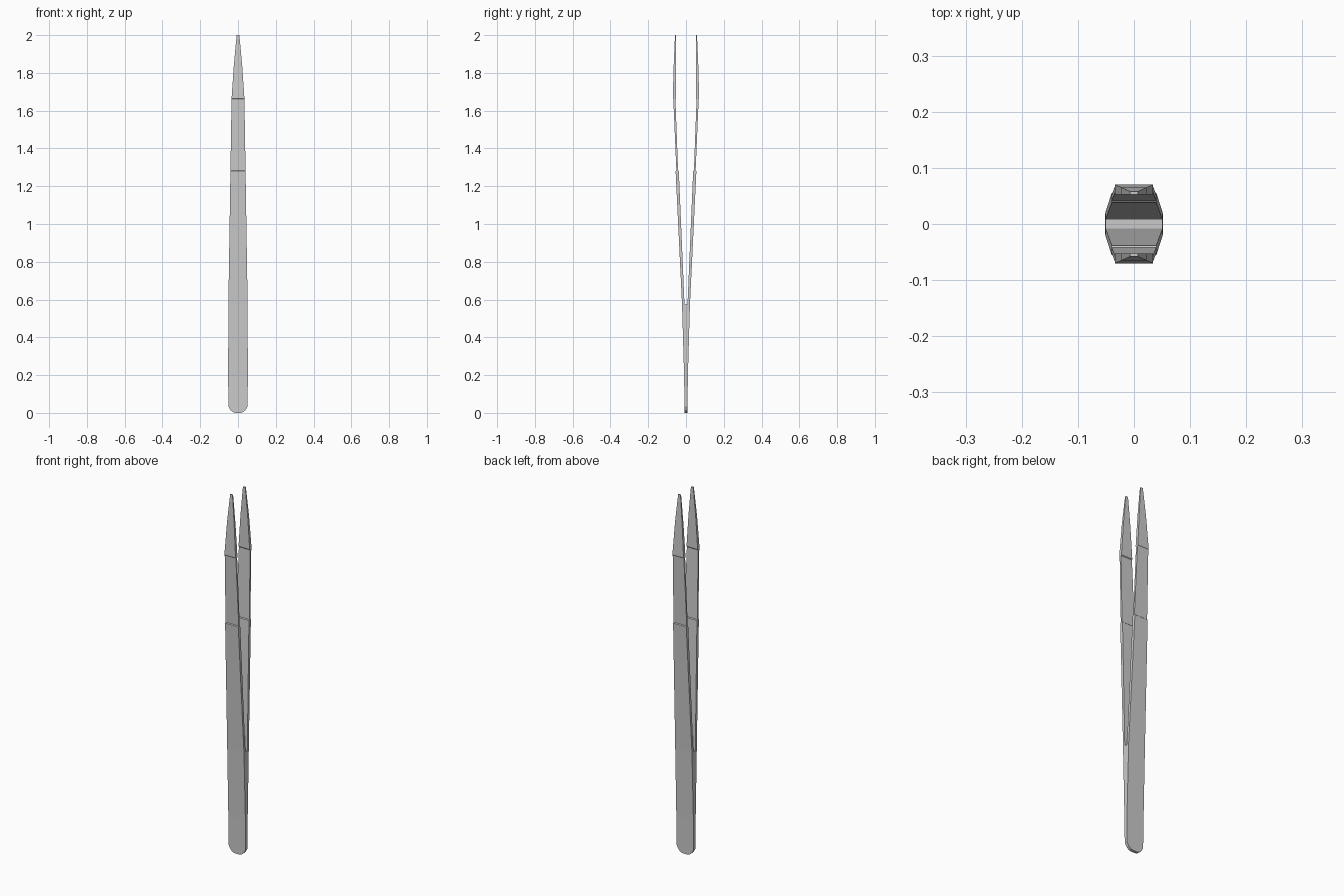
import bpy, bmesh

if "Cube" in bpy.data.objects:
    bpy.data.objects.remove(bpy.data.objects["Cube"])


def loft(name, stations, cap_start=True):
    """Rectangular loft; each station is (z, half_width, y_min, y_max)."""
    bm = bmesh.new()
    rings = []
    for z, w, y0, y1 in stations:
        rings.append([bm.verts.new(p) for p in
                      ((-w, y0, z), (w, y0, z), (w, y1, z), (-w, y1, z))])
    for a, b in zip(rings, rings[1:]):
        for i in range(4):
            j = (i + 1) % 4
            bm.faces.new((a[i], a[j], b[j], b[i]))
    if cap_start:
        bm.faces.new(rings[0][::-1])
    bm.faces.new(rings[-1])
    bmesh.ops.recalc_face_normals(bm, faces=bm.faces)
    mesh = bpy.data.meshes.new(name)
    bm.to_mesh(mesh)
    bm.free()
    ob = bpy.data.objects.new(name, mesh)
    bpy.context.collection.objects.link(ob)
    return ob


# Joined handle with rounded bottom end: (z, half width, half thickness)
handle = [(0, .012, .008), (.004, .027, .008), (.015, .040, .008),
          (.035, .051, .008), (.2, .052, .010), (.575, .051, .021)]
loft("joined_handle", [(z, w, -t, t) for z, w, t in handle])

# Springy arm: thick shank, thinner neck between two ledges, pointed tip
arm = [(.575, .051, .008, .021),
       (1.28, .040, .038, .055), (1.284, .040, .042, .051),
       (1.66, .034, .056, .067), (1.664, .034, .053, .070),
       (1.84, .022, .053, .065), (1.96, .011, .053, .060),
       (2.0, .007, .053, .058)]
loft("back_arm", arm)
loft("front_arm", [(z, w, -b, -a) for z, w, a, b in arm])
